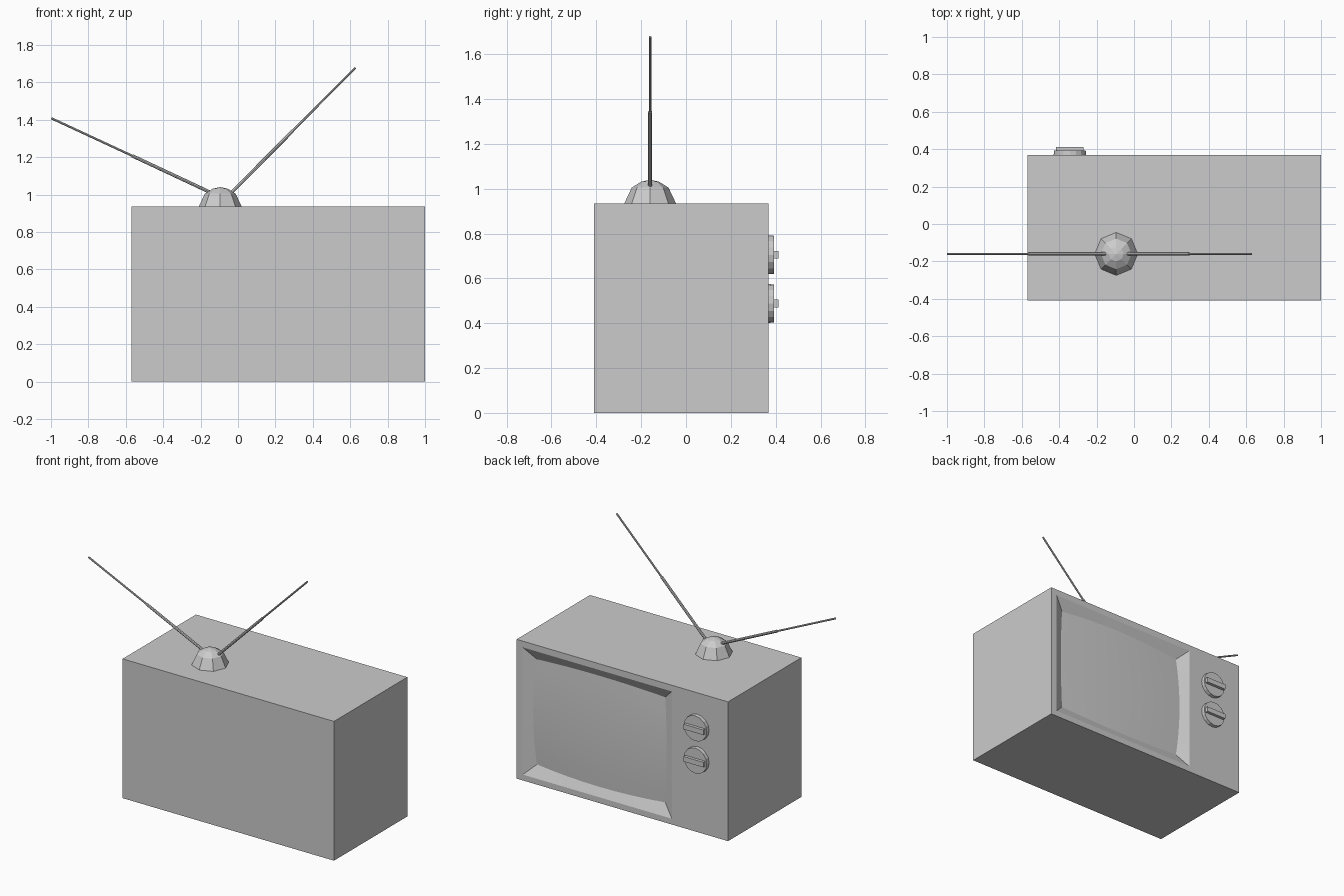
import bpy, bmesh, math
from mathutils import Vector, Matrix

if "Cube" in bpy.data.objects:
    bpy.data.objects.remove(bpy.data.objects["Cube"])


def finish(bm, name):
    bmesh.ops.recalc_face_normals(bm, faces=bm.faces)
    mesh = bpy.data.meshes.new(name)
    bm.to_mesh(mesh)
    bm.free()
    ob = bpy.data.objects.new(name, mesh)
    bpy.context.collection.objects.link(ob)
    return ob


def add_box(bm, lo, hi):
    lo, hi = Vector(lo), Vector(hi)
    m = Matrix.Translation((lo + hi) / 2) @ Matrix.Diagonal((*(hi - lo), 1))
    return bmesh.ops.create_cube(bm, size=1, matrix=m)


def add_rod(bm, a, b, r1, r2, sides):
    a, b = Vector(a), Vector(b)
    d = b - a
    m = Matrix.Translation((a + b) / 2) @ d.to_track_quat('Z', 'Y').to_matrix().to_4x4()
    bmesh.ops.create_cone(bm, cap_ends=True, segments=sides, radius1=r1,
                          radius2=r2, depth=d.length, matrix=m)


# Screen layout on the +y face
X0, X1, Y0, Y1, H = -0.57, 1.0, -0.41, 0.368, 0.935
CX, CZ, HW, HH = 0.401, 0.466, 0.554, 0.427
N = 8


def opening(s, t):
    return Vector((CX + s * HW, Y1, CZ + t * HH))


def glass(s, t):
    # convex picture tube with gently bowed edges
    return Vector((CX + s * (HW - 0.078 + 0.02 * (1 - t * t)),
                   Y1 - 0.04 + 0.012 * (2 - s * s - t * t),
                   CZ + t * (HH - 0.074 + 0.02 * (1 - s * s))))


# Cabinet with a framed opening and sloped bezel
bm = bmesh.new()
add_box(bm, (X0, Y0, 0), (X1, Y1, H))
bm.faces.ensure_lookup_table()
front = max(bm.faces, key=lambda f: f.calc_center_median().y)
bmesh.ops.delete(bm, geom=[front], context='FACES_ONLY')
corners = [(-1, -1), (1, -1), (1, 1), (-1, 1)]
for i in range(4):
    (s0, t0), (s1, t1) = corners[i], corners[(i + 1) % 4]
    path = [(s0 + (s1 - s0) * k / N, t0 + (t1 - t0) * k / N) for k in range(N + 1)]
    rim = [bm.verts.new(opening(*p)) for p in path]
    deep = [bm.verts.new(glass(*p)) for p in path]
    out = [bm.verts.new((X1 if s > 0 else X0, Y1, H if t > 0 else 0))
           for s, t in ((s0, t0), (s1, t1))]
    bm.faces.new(out[:1] + rim + out[1:])
    for k in range(N):
        bm.faces.new((rim[k], rim[k + 1], deep[k + 1], deep[k]))
bmesh.ops.remove_doubles(bm, verts=bm.verts, dist=1e-5)
finish(bm, "cabinet")

# Bulging screen
bm = bmesh.new()
g = [[bm.verts.new(glass(2 * i / N - 1, 2 * j / N - 1)) for i in range(N + 1)]
     for j in range(N + 1)]
for j in range(N):
    for i in range(N):
        f = bm.faces.new((g[j][i], g[j + 1][i], g[j + 1][i + 1], g[j][i + 1]))
        f.smooth = True
screen = finish(bm, "screen")
if screen.data.polygons[0].normal.y < 0:
    screen.data.flip_normals()

# Two tuning knobs with grip bars
KX = -0.343
for name, z in (("upper_knob", 0.705), ("lower_knob", 0.488)):
    bm = bmesh.new()
    add_rod(bm, (KX, Y1 - 0.01, z), (KX, Y1 + 0.024, z), 0.087, 0.085, 16)
    add_box(bm, (KX - 0.074, Y1, z - 0.017), (KX + 0.074, 0.412, z + 0.017))
    finish(bm, name)

# Faceted antenna dome
AX, AY = -0.095, -0.16
bm = bmesh.new()
rings = [[bm.verts.new((AX + r * math.cos(a * math.pi / 4),
                        AY + r * math.sin(a * math.pi / 4), H + z)) for a in range(8)]
         for r, z in ((0.115, 0), (0.082, 0.07), (0.04, 0.096))]
tip = bm.verts.new((AX, AY, H + 0.105))
bm.faces.new(rings[0])
for a in range(8):
    b = (a + 1) % 8
    for lo, hi in zip(rings, rings[1:]):
        bm.faces.new((lo[a], lo[b], hi[b], hi[a]))
    bm.faces.new((rings[-1][a], rings[-1][b], tip))
finish(bm, "antenna_base")

# Telescopic antennas
for name, pts in (("right_antenna", ((-0.045, 1.0), (0.295, 1.343), (0.628, 1.678))),
                  ("left_antenna", ((-0.14, 1.008), (-0.565, 1.207), (-0.998, 1.408)))):
    p = [(x, AY, z) for x, z in pts]
    bm = bmesh.new()
    add_rod(bm, p[0], p[1], 0.009, 0.009, 8)
    add_rod(bm, p[1], p[2], 0.006, 0.006, 8)
    finish(bm, name)
